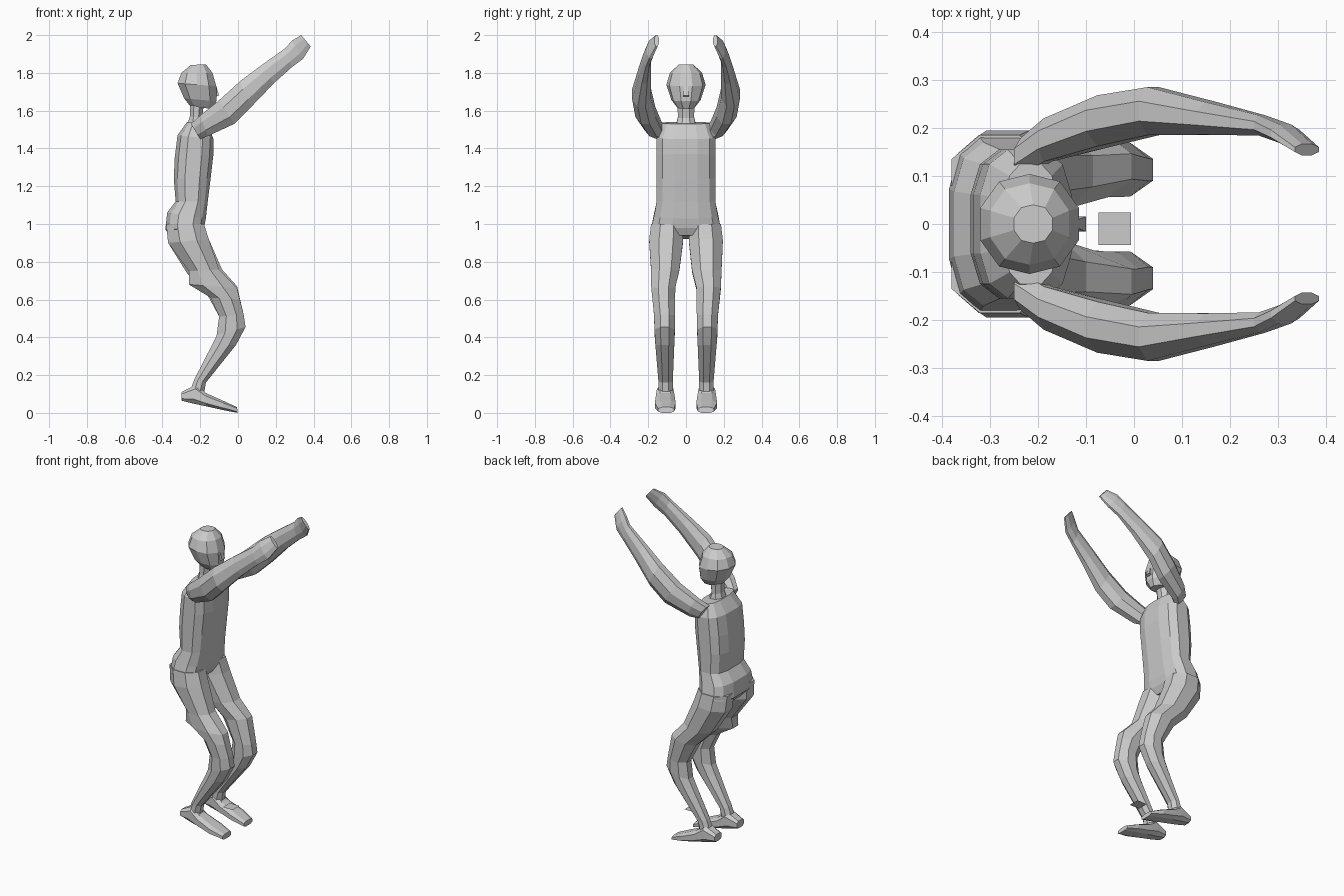
import bpy, bmesh, math


def loft(name, rings, n=8, square=1.0, side=1):
    """Skin elliptical rings. Each ring: (xa, za, xb, zb, y centre, y half width),
    where a and b are the two ends of its axis in the xz plane."""
    bm = bmesh.new()
    loops = []
    for xa, za, xb, zb, yc, hw in rings:
        loop = []
        for i in range(n):
            t = 2 * math.pi * (i + 0.5) / n
            c, s = math.cos(t), math.sin(t)
            # stretch so that flats touch the given extents
            k = math.cos(math.pi / n)
            c = math.copysign(min(1, abs(c) / k) ** square, c)
            s = math.copysign(min(1, abs(s) / k) ** square, s)
            x = (xa + xb) / 2 + (xb - xa) / 2 * c
            z = (za + zb) / 2 + (zb - za) / 2 * c
            loop.append(bm.verts.new((x, side * (yc + hw * s), z)))
        loops.append(loop)
    for p, q in zip(loops, loops[1:]):
        for i in range(n):
            j = (i + 1) % n
            bm.faces.new((p[i], p[j], q[j], q[i]))
    bm.faces.new(loops[0])
    bm.faces.new(loops[-1])
    bmesh.ops.recalc_face_normals(bm, faces=bm.faces)
    mesh = bpy.data.meshes.new(name)
    bm.to_mesh(mesh)
    bm.free()
    ob = bpy.data.objects.new(name, mesh)
    bpy.context.collection.objects.link(ob)
    return ob


# Torso, shoulders down to pelvis (back point, front point)
loft("torso", [
    (-.27, 1.54, -.16, 1.53, 0, .125),
    (-.32, 1.47, -.13, 1.45, 0, .155),
    (-.335, 1.35, -.13, 1.37, 0, .155),
    (-.34, 1.24, -.145, 1.24, 0, .155),
    (-.33, 1.12, -.16, 1.12, 0, .155),
    (-.375, 1.06, -.17, 1.03, 0, .17),
    (-.385, .97, -.18, .98, 0, .185),
    (-.34, .92, -.20, .94, 0, .12)], n=12, square=.7)

# Neck
loft("neck", [
    (-.27, 1.52, -.17, 1.51, 0, .055),
    (-.255, 1.57, -.19, 1.56, 0, .043),
    (-.255, 1.66, -.18, 1.64, 0, .045)])

# Head and nose
loft("head", [
    (-.25, 1.62, -.135, 1.61, 0, .045),
    (-.285, 1.665, -.115, 1.65, 0, .078),
    (-.32, 1.745, -.115, 1.73, 0, .104),
    (-.30, 1.80, -.135, 1.80, 0, .085),
    (-.25, 1.842, -.17, 1.845, 0, .04)], n=10)
loft("nose", [
    (-.13, 1.67, -.10, 1.68, 0, .016),
    (-.13, 1.74, -.118, 1.74, 0, .008)], n=4)

# Limbs on both sides
for side, label in ((1, "left"), (-1, "right")):
    if side == 1:
        knee = [(-.27, .74, -.085, .76, .11, .078),
                (-.17, .64, -.005, .67, .12, .064)]
    else:  # this knee flares out behind the thigh
        knee = [(-.26, .75, -.10, .76, .11, .075),
                (-.26, .68, -.005, .66, .12, .064),
                (-.145, .61, .01, .60, .118, .06)]
    loft(label + "_leg", [
        (-.38, 1.0, -.18, 1.0, .10, .085),
        (-.37, .90, -.155, .92, .105, .09),
        *knee,
        (-.10, .51, .03, .52, .113, .056),
        (-.113, .41, .04, .455, .113, .054),
        (-.14, .355, -.01, .36, .112, .05),
        (-.23, .18, -.17, .16, .108, .038),
        (-.26, .10, -.18, .10, .108, .038)], side=side)
    # Foot, heel to toe (top point, bottom point)
    loft(label + "_foot", [
        (-.30, .11, -.30, .065, .11, .035),
        (-.22, .15, -.24, .05, .11, .044),
        (-.17, .105, -.17, .035, .11, .05),
        (-.08, .065, -.08, .015, .11, .055),
        (-.005, .03, -.002, 0, .105, .042)], square=.7, side=side)
    # Arm and hand, shoulder to fingertips (upper point, lower point)
    loft(label + "_arm", [
        (-.25, 1.53, -.20, 1.45, .14, .04),
        (-.20, 1.575, -.16, 1.465, .175, .045),
        (-.10, 1.655, -.02, 1.53, .215, .053),
        (.01, 1.755, .07, 1.62, .235, .05),
        (.13, 1.845, .19, 1.745, .22, .034),
        (.25, 1.93, .285, 1.83, .205, .021),
        (.285, 1.97, .345, 1.875, .188, .019),
        (.335, 2.0, .385, 1.94, .155, .012)], side=side)

# Small flat square between the shins
bpy.ops.mesh.primitive_plane_add(size=.068, location=(-.04, -.01, .15))
bpy.context.object.name = "small_square"
